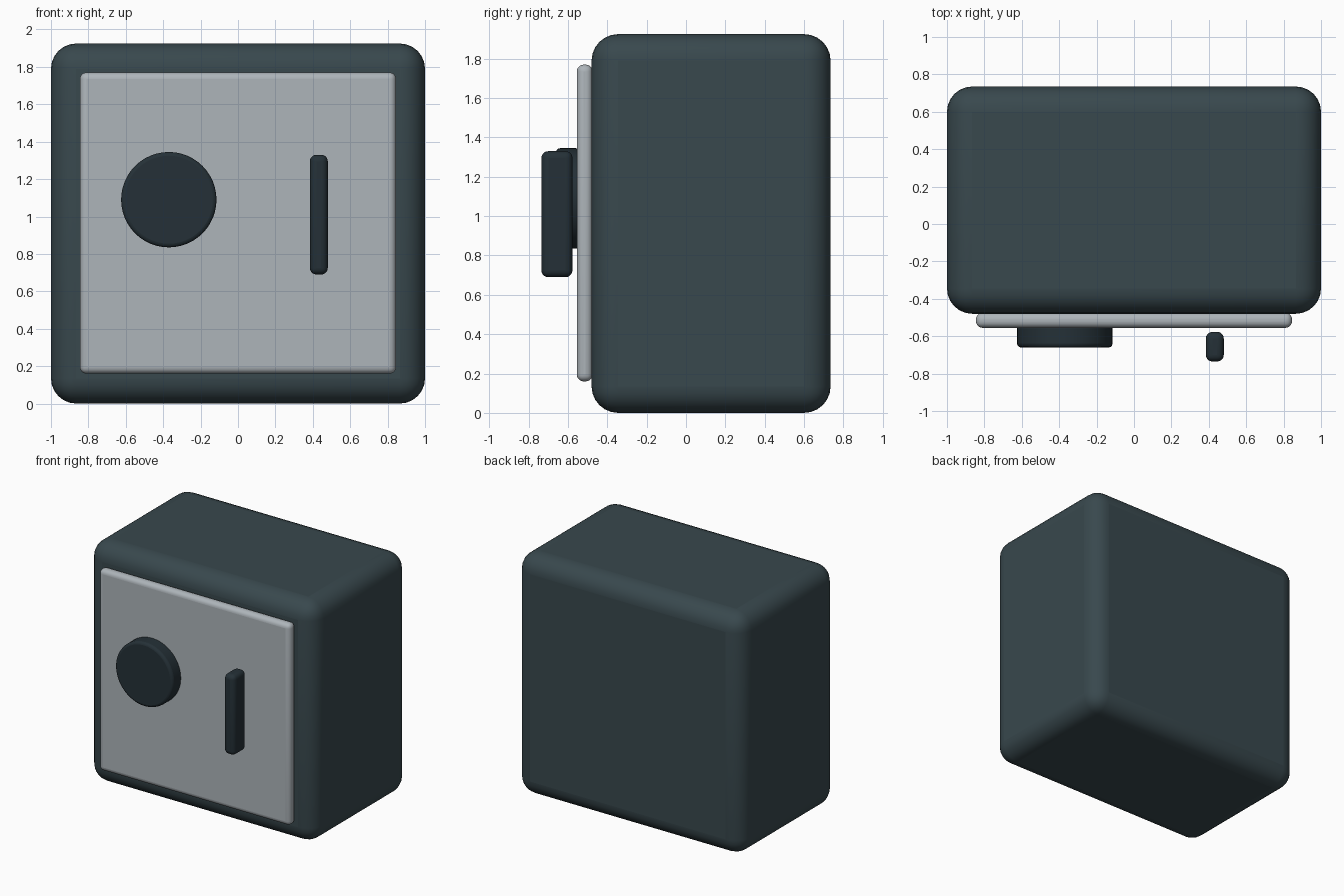
import bpy
import math

if "Cube" in bpy.data.objects:
    bpy.data.objects.remove(bpy.data.objects["Cube"])


def paint(obj, name, rgb):
    mat = bpy.data.materials.get(name) or bpy.data.materials.new(name)
    mat.diffuse_color = (*rgb, 1)
    mat.use_nodes = True
    mat.node_tree.nodes["Principled BSDF"].inputs["Base Color"].default_value = mat.diffuse_color
    obj.data.materials.append(mat)


def round_edges(obj, radius, segments):
    bev = obj.modifiers.new("rounding", 'BEVEL')
    bev.width = radius
    bev.segments = segments
    bev.limit_method = 'ANGLE'
    bev.angle_limit = math.radians(40)
    bpy.ops.object.shade_smooth_by_angle(angle=math.radians(40))


def rounded_box(name, lo, hi, radius, segments, colour):
    bpy.ops.mesh.primitive_cube_add(
        size=1, location=[(a + b) / 2 for a, b in zip(lo, hi)])
    obj = bpy.context.object
    obj.name = name
    obj.scale = [b - a for a, b in zip(lo, hi)]
    bpy.ops.object.transform_apply(location=False, rotation=False, scale=True)
    round_edges(obj, radius, segments)
    paint(obj, *colour)
    return obj


BODY = ("dark_steel", (0.04, 0.065, 0.075))
DOOR = ("light_steel", (0.42, 0.46, 0.49))
TRIM = ("black_steel", (0.018, 0.03, 0.038))

# Safe cabinet and door panel
rounded_box("cabinet", (-1, -0.48, 0), (1, 0.735, 1.925), 0.135, 6, BODY)
rounded_box("door", (-0.845, -0.555, 0.16), (0.845, -0.475, 1.77), 0.035, 5, DOOR)

# Round dial on the left of the door
bpy.ops.mesh.primitive_cylinder_add(
    vertices=48, radius=0.255, depth=0.12, location=(-0.37, -0.60, 1.09),
    rotation=(math.radians(90), 0, 0))
dial = bpy.context.object
dial.name = "dial"
round_edges(dial, 0.02, 3)
paint(dial, *TRIM)

# Upright pull handle standing clear of the door
rounded_box("handle", (0.384, -0.735, 0.69), (0.48, -0.577, 1.33), 0.035, 5, TRIM)
